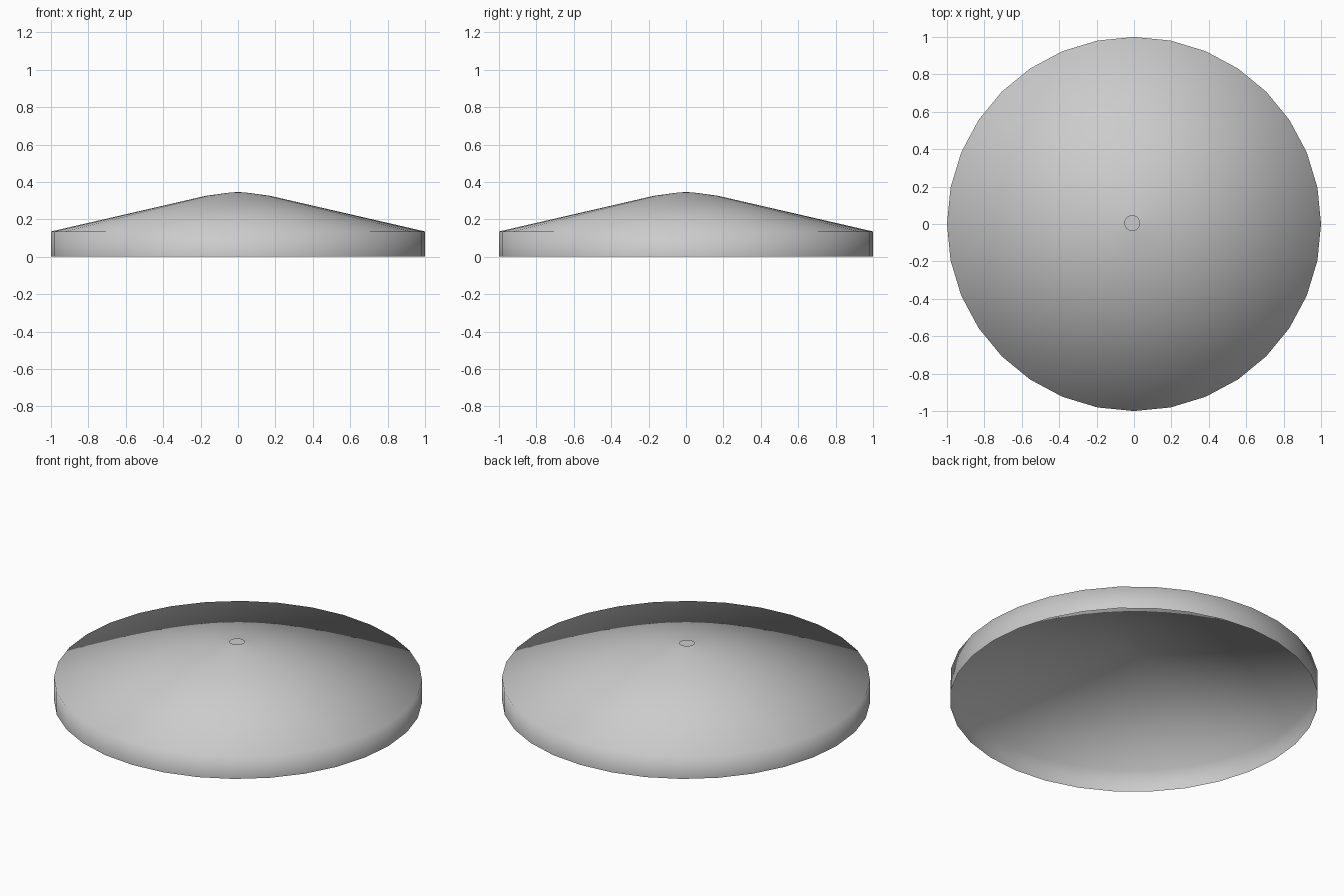
import bpy, bmesh, math

if "Cube" in bpy.data.objects:
    bpy.data.objects.remove(bpy.data.objects["Cube"])

SIDES = 32


def add_object(name, bm):
    mesh = bpy.data.meshes.new(name)
    bm.normal_update()
    bm.to_mesh(mesh)
    bm.free()
    for face in mesh.polygons:
        face.use_smooth = True
    obj = bpy.data.objects.new(name, mesh)
    bpy.context.collection.objects.link(obj)
    return obj


def ring(bm, radius, z):
    return [bm.verts.new((radius * math.cos(2 * math.pi * i / SIDES),
                          radius * math.sin(2 * math.pi * i / SIDES), z))
            for i in range(SIDES)]


# Hollow, open-bottomed shell: upright rim, shallow cone and blunt peak
bm = bmesh.new()
profile = [(1.0, 0.0), (1.0, 0.135), (0.17, 0.326), (0.045, 0.343)]
rings = [ring(bm, r, z) for r, z in profile]
for low, high in zip(rings, rings[1:]):
    for i in range(SIDES):
        j = (i + 1) % SIDES
        bm.faces.new((low[i], low[j], high[j], high[i]))
apex = bm.verts.new((0, 0, 0.346))
for i in range(SIDES):
    bm.faces.new((rings[-1][i], rings[-1][(i + 1) % SIDES], apex))
add_object("shallow_cone_shell", bm)

# Small flat disc on the peak
bm = bmesh.new()
bmesh.ops.create_circle(bm, cap_ends=True, segments=SIDES, radius=0.042)
cap = add_object("peak_disc", bm)
cap.location = (-0.01, 0.005, 0.352)
